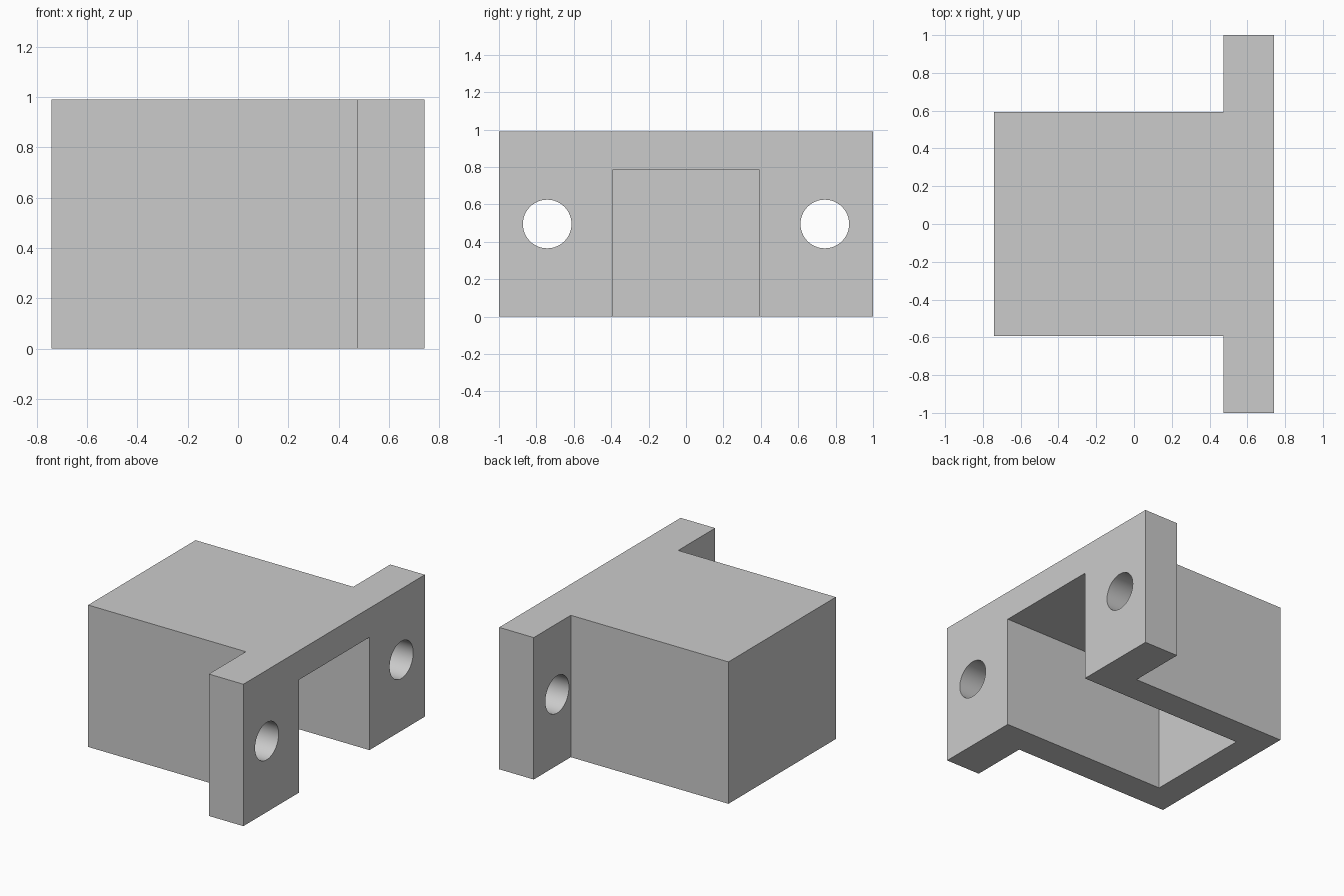
import bpy
import bmesh
from math import radians, pi
from mathutils import Matrix

if "Cube" in bpy.data.objects:
    bpy.data.objects.remove(bpy.data.objects["Cube"], do_unlink=True)

# Main dimensions
HALF_X, HALF_Y, HEIGHT = 0.742, 1.0, 0.99
FLANGE_X, BODY_Y = 0.475, 0.592
WALL = 0.203
HOLE_Y, HOLE_R = 0.742, 0.13

grey = bpy.data.materials.new("plain grey")
grey.use_nodes = True
colour = (0.6, 0.6, 0.6, 1)
grey.diffuse_color = colour
grey.node_tree.nodes["Principled BSDF"].inputs["Base Color"].default_value = colour


def add_object(name, bm):
    bmesh.ops.recalc_face_normals(bm, faces=bm.faces[:])
    mesh = bpy.data.meshes.new(name)
    bm.to_mesh(mesh)
    bm.free()
    mesh.materials.append(grey)
    obj = bpy.data.objects.new(name, mesh)
    bpy.context.collection.objects.link(obj)
    return obj


def box(name, low, high):
    bm = bmesh.new()
    bmesh.ops.create_cube(bm, size=1)
    for v in bm.verts:
        v.co = [a if c < 0 else b for c, a, b in zip(v.co, low, high)]
    return add_object(name, bm)


def hole(name, y):
    bm = bmesh.new()
    place = Matrix.Translation((HALF_X, y, HEIGHT / 2)) @ Matrix.Rotation(pi / 2, 4, "Y")
    bmesh.ops.create_cone(bm, cap_ends=True, segments=64, radius1=HOLE_R,
                          radius2=HOLE_R, depth=1, matrix=place)
    return add_object(name, bm)


# T-shaped outline raised into the hood and its mounting flange
half = [(-HALF_X, BODY_Y), (FLANGE_X, BODY_Y), (FLANGE_X, HALF_Y), (HALF_X, HALF_Y)]
outline = half + [(x, -y) for x, y in reversed(half)]
bm = bmesh.new()
base = bm.faces.new([bm.verts.new((x, y, 0)) for x, y in outline])
raised = bmesh.ops.extrude_face_region(bm, geom=[base])["geom"]
bmesh.ops.translate(bm, vec=(0, 0, HEIGHT),
                    verts=[g for g in raised if isinstance(g, bmesh.types.BMVert)])
bracket = add_object("flanged_hood", bm)

# Cavity open at the flange side and underneath, plus two bolt holes
inner_y = BODY_Y - WALL
cutters = [
    box("cavity_cutter", (WALL - HALF_X, -inner_y, -0.5), (HALF_X + 0.5, inner_y, HEIGHT - WALL)),
    hole("left_hole_cutter", HOLE_Y),
    hole("right_hole_cutter", -HOLE_Y),
]
bpy.ops.object.select_all(action="DESELECT")
bpy.context.view_layer.objects.active = bracket
bracket.select_set(True)
for cutter in cutters:
    cutter.hide_render = True
    cut = bracket.modifiers.new(cutter.name, "BOOLEAN")
    cut.operation = "DIFFERENCE"
    cut.solver = "EXACT"
    cut.object = cutter
    bpy.ops.object.modifier_apply(modifier=cut.name)
    bpy.data.objects.remove(cutter, do_unlink=True)

# Smooth hole walls, crisp box edges
bpy.ops.object.shade_smooth_by_angle(angle=radians(30))
